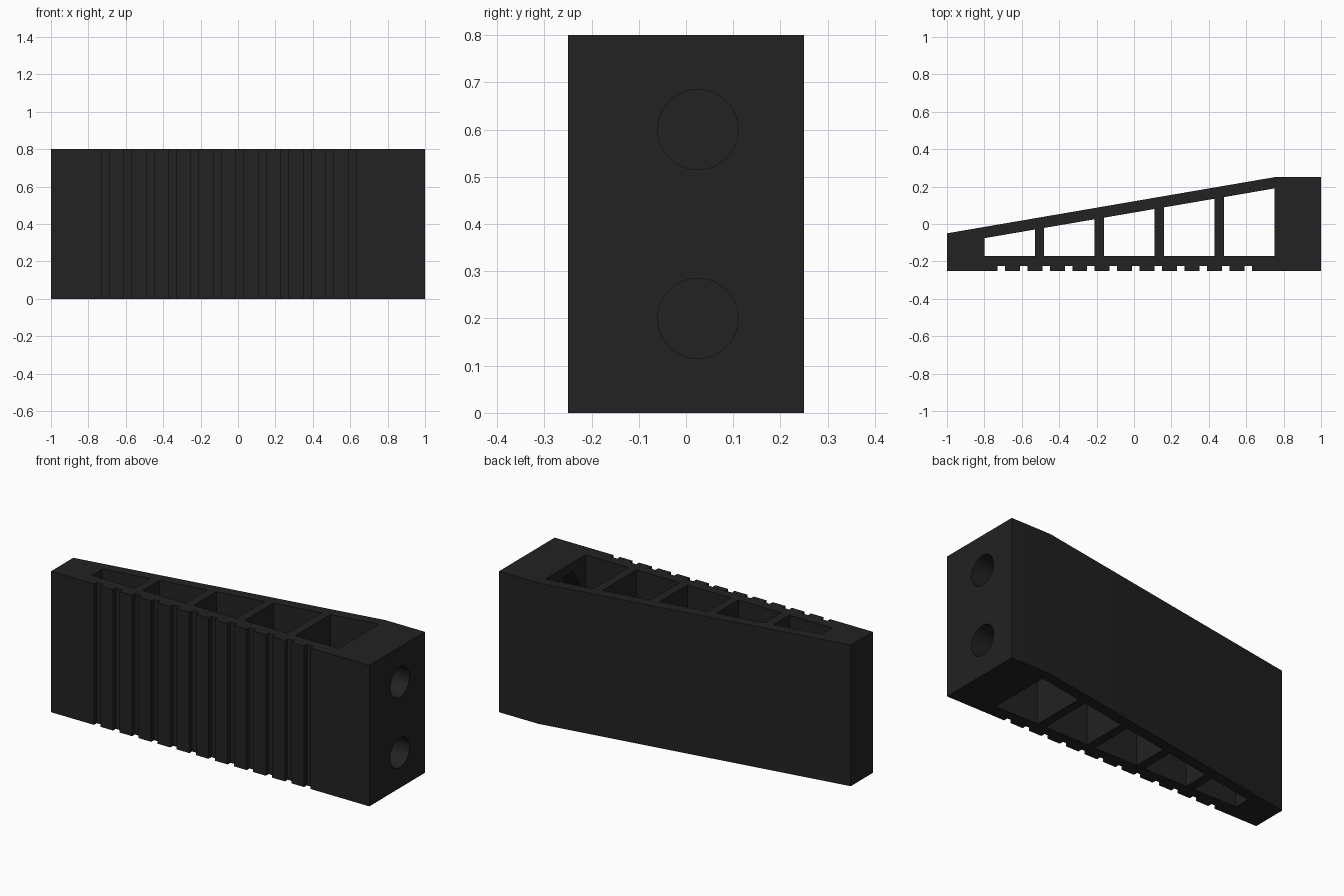
import bpy, bmesh, math
from mathutils import Matrix

if "Cube" in bpy.data.objects:
    bpy.data.objects.remove(bpy.data.objects["Cube"])

H = 0.8            # height of the wedge
SLOPE = 0.3 / 1.75


def back_y(x):
    return -0.05 + SLOPE * (x + 1)


def prism(name, pts, z0, z1):
    """Extrude an xy outline between two heights."""
    bm = bmesh.new()
    face = bm.faces.new([bm.verts.new((x, y, z0)) for x, y in pts])
    out = bmesh.ops.extrude_face_region(bm, geom=[face])["geom"]
    verts = [v for v in out if isinstance(v, bmesh.types.BMVert)]
    bmesh.ops.translate(bm, verts=verts, vec=(0, 0, z1 - z0))
    return finish(name, bm)


def rod(name, x0, x1, z, radius, sides, turn=0.0):
    """Prism with a regular outline lying along x."""
    bm = bmesh.new()
    mat = (Matrix.Translation(((x0 + x1) / 2, 0.025, z))
           @ Matrix.Rotation(math.pi / 2, 4, 'Y') @ Matrix.Rotation(turn, 4, 'Z'))
    bmesh.ops.create_cone(bm, cap_ends=True, segments=sides, radius1=radius,
                          radius2=radius, depth=x1 - x0, matrix=mat)
    return finish(name, bm)


def finish(name, bm):
    bmesh.ops.recalc_face_normals(bm, faces=bm.faces)
    mesh = bpy.data.meshes.new(name)
    bm.to_mesh(mesh)
    bm.free()
    obj = bpy.data.objects.new(name, mesh)
    bpy.context.collection.objects.link(obj)
    return obj


# Wedge outline with a row of grip grooves along the front
outline = [(-1, -0.25)]
for i in range(12):
    x = -0.73 + 0.12 * i
    outline += [(x, -0.25), (x, -0.225), (x + 0.04, -0.225), (x + 0.04, -0.25)]
outline += [(1, -0.25), (1, 0.25), (0.75, 0.25), (-1, -0.05)]
body = prism("wedge_body", outline, 0, H)

# Five hollow cells separated by thin ribs
cutters = []
for i in range(5):
    a = -0.80 + 0.32 * i
    b = a + 0.27
    cell = [(a, -0.17), (b, -0.17), (b, back_y(b) - 0.06), (a, back_y(a) - 0.06)]
    cutters.append(prism("cell_cutter", cell, -0.1, H + 0.1))

# Two bolt holes through the thick end, with six-sided nut pockets inside
for z in (0.2, 0.6):
    cutters.append(rod("nut_pocket_cutter", 0.70, 0.85, z, 0.17, 6))
    cutters.append(rod("bolt_hole_cutter", 0.70, 1.1, z, 0.085, 48))

# Apply all cuts
bpy.context.view_layer.objects.active = body
body.select_set(True)
for c in cutters:
    mod = body.modifiers.new("cut", 'BOOLEAN')
    mod.operation = 'DIFFERENCE'
    mod.solver = 'EXACT'
    mod.object = c
    bpy.ops.object.modifier_apply(modifier=mod.name)
    bpy.data.objects.remove(c, do_unlink=True)

# Dark plastic
mat = bpy.data.materials.new("charcoal")
mat.diffuse_color = (0.016, 0.016, 0.016, 1)
mat.use_nodes = True
mat.node_tree.nodes["Principled BSDF"].inputs["Base Color"].default_value = mat.diffuse_color
body.data.materials.clear()
body.data.materials.append(mat)
for p in body.data.polygons:
    p.material_index = 0
bpy.ops.object.shade_smooth_by_angle(angle=math.radians(30))
